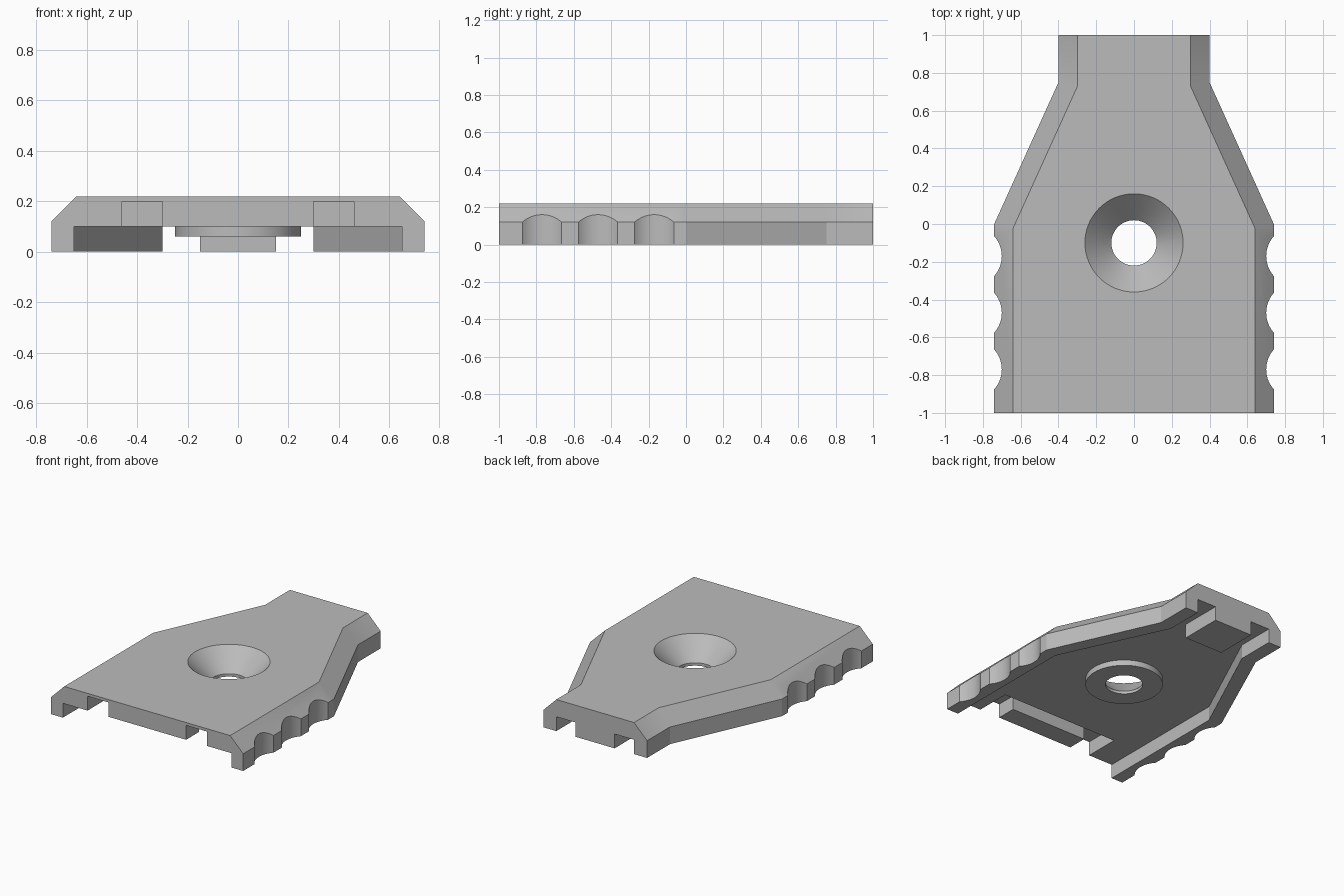
import bpy, bmesh, math

if "Cube" in bpy.data.objects:
    bpy.data.objects.remove(bpy.data.objects["Cube"])

grey = bpy.data.materials.new("plain grey")
grey.diffuse_color = (0.5, 0.5, 0.5, 1)
grey.use_nodes = True
grey.node_tree.nodes["Principled BSDF"].inputs["Base Color"].default_value = grey.diffuse_color


def loft(name, rings):
    """Closed solid through matching rings of (x, y, z) points."""
    bm = bmesh.new()
    loops = [[bm.verts.new(p) for p in r] for r in rings]
    n = len(loops[0])
    bm.faces.new(loops[0])
    bm.faces.new(loops[-1])
    for a, b in zip(loops, loops[1:]):
        for i in range(n):
            j = (i + 1) % n
            bm.faces.new((a[i], a[j], b[j], b[i]))
    bmesh.ops.recalc_face_normals(bm, faces=bm.faces)
    me = bpy.data.meshes.new(name)
    bm.to_mesh(me)
    bm.free()
    ob = bpy.data.objects.new(name, me)
    bpy.context.collection.objects.link(ob)
    me.materials.append(grey)
    return ob


def at(pts, z):
    return [(x, y, z) for x, y in pts]


def prism(name, pts, z0, z1):
    return loft(name, [at(pts, z0), at(pts, z1)])


def mirrored(half):
    return half + [(-x, y) for x, y in reversed(half)]


def circle(cx, cy, r, n=64):
    return [(cx + r * math.cos(2 * math.pi * i / n),
             cy + r * math.sin(2 * math.pi * i / n)) for i in range(n)]


# Chamfered shell with tapered neck
outer = mirrored([(0.74, -1), (0.74, 0), (0.40, 0.75), (0.40, 1)])
top = mirrored([(0.64, -1), (0.64, -0.022), (0.30, 0.728), (0.30, 1)])
body = loft("cover_plate", [at(outer, 0), at(outer, 0.12), at(top, 0.22)])


def combine(tool, op):
    m = body.modifiers.new(tool.name, 'BOOLEAN')
    m.object, m.operation, m.solver = tool, op, 'EXACT'
    bpy.context.view_layer.objects.active = body
    bpy.ops.object.modifier_apply(modifier=m.name)
    bpy.data.objects.remove(tool)


# Hollow underside, open at both ends
inner = mirrored([(0.65, -1.1), (0.65, -0.02), (0.30, 0.73), (0.30, 1.1)])
combine(prism("cavity", inner, -0.1, 0.10), 'DIFFERENCE')

# Rear tab and screw boss
tab = [(-0.15, 0.70), (0.15, 0.70), (0.15, 1), (-0.15, 1)]
combine(prism("rear_tab", tab, 0, 0.15), 'UNION')
HY = -0.10
combine(prism("screw_boss", circle(0, HY, 0.25), 0.06, 0.14), 'UNION')

# Countersunk screw hole
hole = [(0.12, -0.1), (0.12, 0.08), (0.26, 0.22), (0.28, 0.24)]
combine(loft("screw_hole", [at(circle(0, HY, r), z) for r, z in hole]), 'DIFFERENCE')

# U-shaped channel behind the front lip
channel = mirrored([(0.30, -0.86), (0.30, -1.1), (0.46, -1.1), (0.46, -0.75)])
combine(prism("front_channel", channel, 0.05, 0.20), 'DIFFERENCE')

# Finger grip scallops on both sides
for side in (-1, 1):
    for y in (-0.17, -0.47, -0.77):
        combine(prism("scallop", circle(side * 0.858, y, 0.158), -0.1, 0.3), 'DIFFERENCE')

# Smooth round walls, keep crisp edges
body.select_set(True)
bpy.context.view_layer.objects.active = body
bpy.ops.object.shade_smooth_by_angle(angle=math.radians(20))
